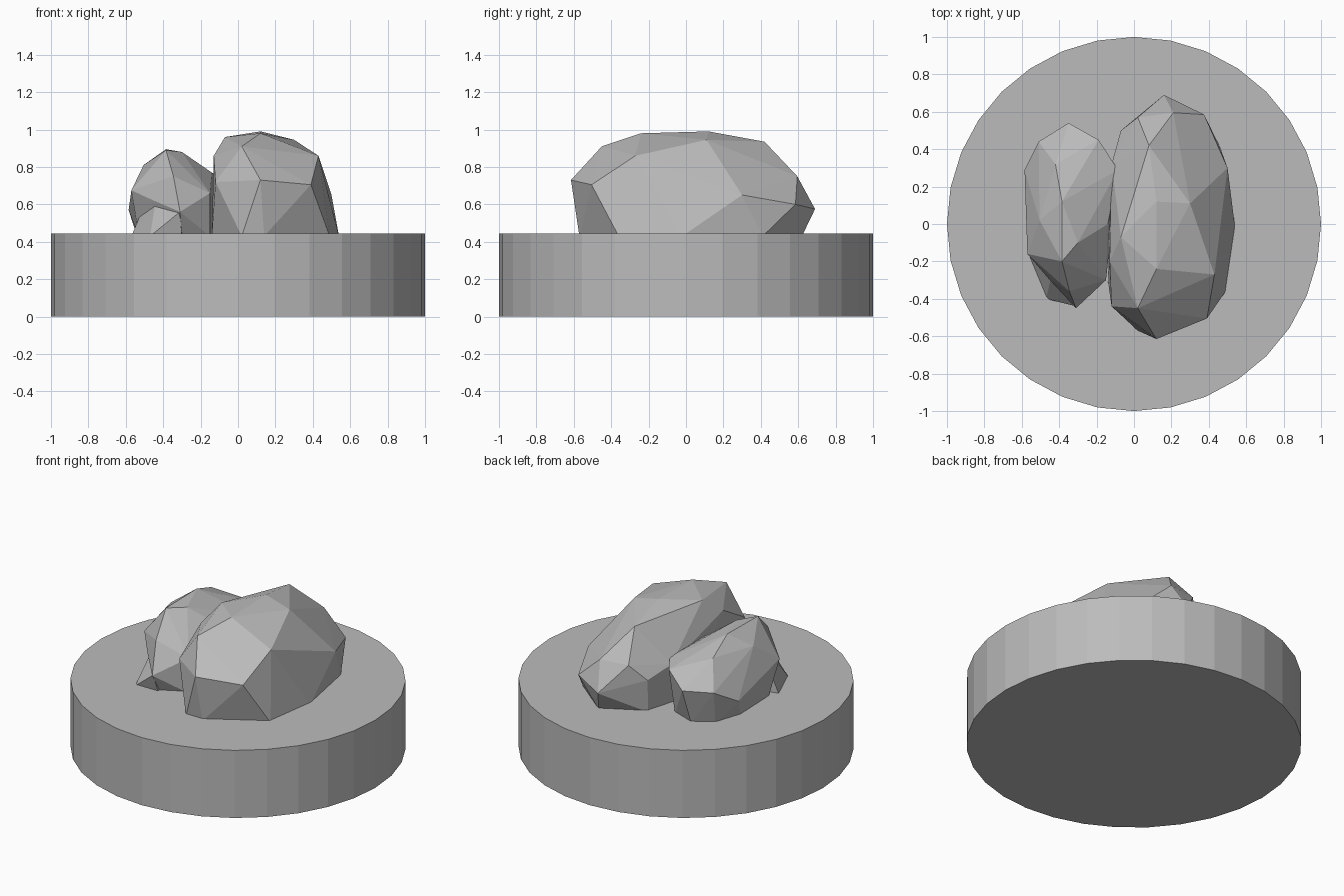
import bpy
import bmesh
from mathutils import Vector

cube = bpy.data.objects.get("Cube")
if cube:
    bpy.data.objects.remove(cube, do_unlink=True)

BASE_TOP = .445
SUNK = .43  # rocks sit slightly inside the base

stone = bpy.data.materials.new("plain grey stone")
stone.use_nodes = True
grey = (.5, .5, .5, 1)
stone.diffuse_color = grey
stone.node_tree.nodes["Principled BSDF"].inputs["Base Color"].default_value = grey


def finish(name, bm):
    """Turn a bmesh into a flat-shaded object made of stone."""
    bmesh.ops.recalc_face_normals(bm, faces=bm.faces)
    mesh = bpy.data.meshes.new(name)
    bm.to_mesh(mesh)
    bm.free()
    mesh.materials.append(stone)
    obj = bpy.data.objects.new(name, mesh)
    bpy.context.collection.objects.link(obj)
    return obj


def add_hull(bm, corners, footprint):
    """Add a faceted lump spanning its corners and its outline on the base."""
    points = [Vector(c) for c in corners]
    points += [Vector((x, y, SUNK)) for x, y in footprint]
    verts = [bm.verts.new(p) for p in points]
    result = bmesh.ops.convex_hull(bm, input=verts)
    unused = [v for v in result["geom_interior"] if isinstance(v, bmesh.types.BMVert)]
    bmesh.ops.delete(bm, geom=unused, context="VERTS")


# Round base
bm = bmesh.new()
bmesh.ops.create_cone(bm, cap_ends=True, segments=32, radius1=1, radius2=1, depth=BASE_TOP)
bmesh.ops.translate(bm, verts=bm.verts, vec=(0, 0, BASE_TOP / 2))
finish("round_base", bm)

# Large rock: front end, crown, outer side, back end, inner side
bm = bmesh.new()
add_hull(
    bm,
    corners=[
        (.12, -.615, .73), (.02, -.45, .91), (.39, -.505, .705), (-.12, -.44, .72),
        (.12, -.24, .98), (.28, -.25, .875), (-.07, -.07, .96), (.12, .12, .99),
        (.3, .11, .945), (.08, .42, .935), (.43, -.27, .86), (.43, .07, .765),
        (.5, .3, .65), (.375, .585, .6), (.21, .595, .75), (.02, .57, .75),
        (.16, .69, .575), (-.07, .5, .65), (-.13, -.2, .86), (-.12, .32, .7),
    ],
    footprint=[
        (.02, -.57), (.14, -.57), (.49, -.36), (.54, -.02), (.46, .41),
        (.2, .62), (-.06, .48), (-.14, .2), (-.14, -.3),
    ],
)
finish("large_rock", bm)

# Small rock, with a toe that flares out at its front corner
bm = bmesh.new()
add_hull(
    bm,
    corners=[
        (-.31, -.45, .56), (-.345, -.36, .75), (-.15, -.3, .66), (-.45, -.3, .62),
        (-.385, -.2, .89), (-.3, -.1, .88), (-.385, .12, .895), (-.505, .02, .81),
        (-.42, .32, .82), (-.57, -.16, .675), (-.585, .29, .57), (-.51, .44, .66),
        (-.35, .54, .67), (-.19, .45, .735), (-.085, .29, .73), (-.14, 0, .77),
    ],
    footprint=[
        (-.3, -.38), (-.15, -.3), (-.1, .25), (-.2, .4),
        (-.36, .46), (-.48, .38), (-.54, .2), (-.53, -.1),
    ],
)
add_hull(
    bm,
    corners=[(-.31, -.44, .56), (-.44, -.27, .62), (-.52, -.15, .55), (-.3, -.2, .6)],
    footprint=[(-.47, -.4), (-.57, -.16), (-.3, -.4), (-.3, -.1)],
)
finish("small_rock", bm)
